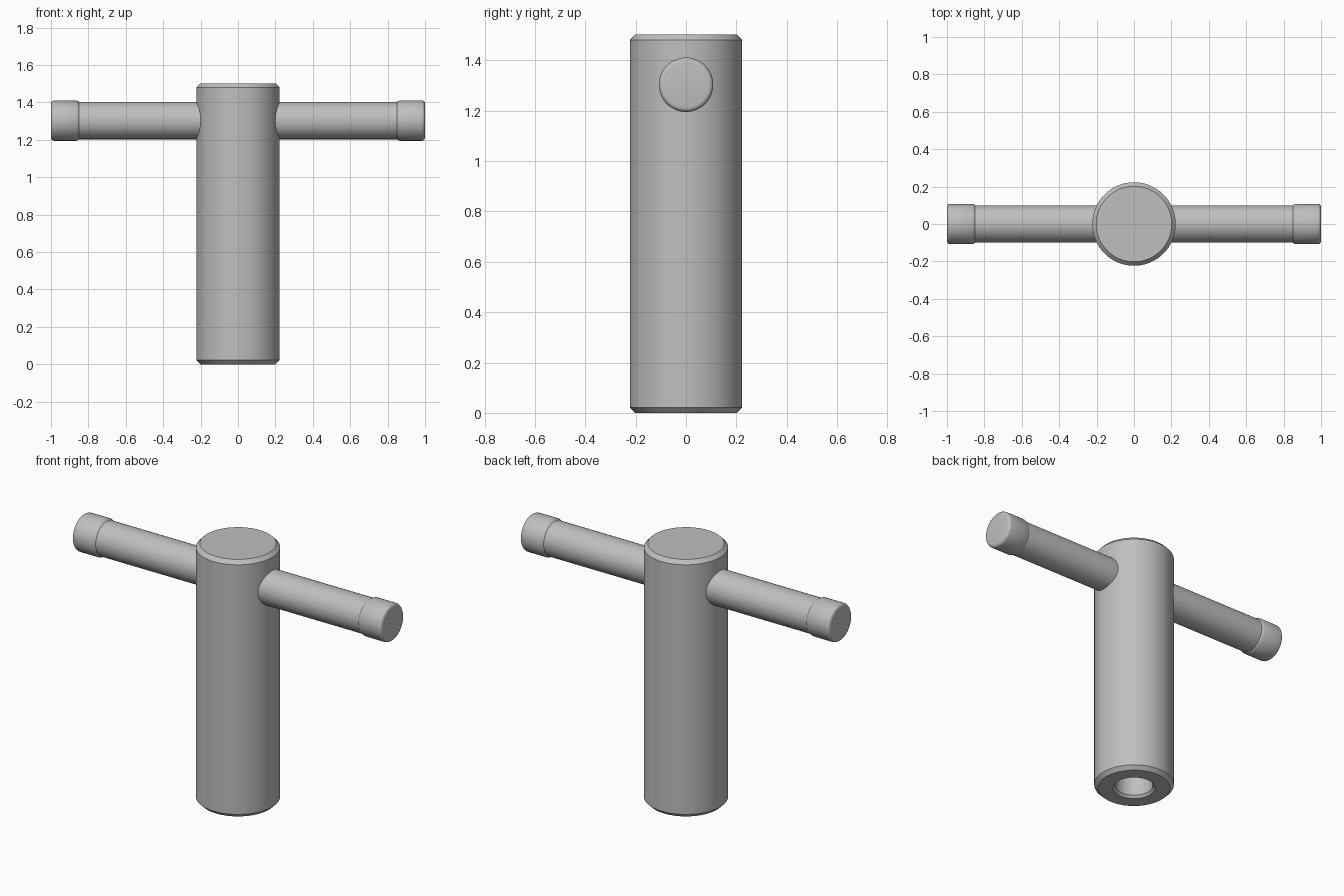
import bpy, math
from mathutils import Matrix

if "Cube" in bpy.data.objects:
    bpy.data.objects.remove(bpy.data.objects["Cube"])

steel = bpy.data.materials.new("steel_grey")
steel.diffuse_color = (0.52, 0.52, 0.52, 1)
steel.use_nodes = True
steel.node_tree.nodes["Principled BSDF"].inputs["Base Color"].default_value = steel.diffuse_color


def lathe(name, profile, sides=64, matrix=Matrix()):
    """Revolve (radius, height) points about z; radius 0 makes a pole."""
    verts, rings, faces = [], [], []
    for r, h in profile:
        count = 1 if r == 0 else sides
        rings.append(range(len(verts), len(verts) + count))
        for i in range(count):
            a = 2 * math.pi * i / sides
            verts.append(matrix @ Matrix.Translation((r * math.cos(a), r * math.sin(a), h)).translation)
    for a, b in zip(rings, rings[1:]):
        for i in range(sides):
            j = (i + 1) % sides
            if len(a) == 1:
                faces.append((a[0], b[j], b[i]))
            elif len(b) == 1:
                faces.append((a[i], a[j], b[0]))
            else:
                faces.append((a[i], a[j], b[j], b[i]))
    mesh = bpy.data.meshes.new(name)
    mesh.from_pydata(verts, [], faces)
    mesh.materials.append(steel)
    obj = bpy.data.objects.new(name, mesh)
    bpy.context.collection.objects.link(obj)
    bpy.ops.object.select_all(action='DESELECT')
    obj.select_set(True)
    bpy.context.view_layer.objects.active = obj
    bpy.ops.object.shade_smooth_by_angle(angle=math.radians(30))
    return obj


# Chamfered body with a blind bore in its underside
lathe("body", [(0, 0.7), (0.105, 0.7), (0.105, 0.015), (0.118, 0), (0.201, 0),
               (0.223, 0.022), (0.223, 1.48), (0.202, 1.502), (0, 1.502)])

# Cross bar with a rounded cap on each end, lying along x
CAP_R, FILLET = 0.108, 0.018
half = [(0.1, 0.85), (CAP_R - 0.005, 0.853), (CAP_R, 0.864)]
for k in range(6):
    a = math.radians(90 * k / 5)
    half.append((CAP_R - FILLET + FILLET * math.cos(a), 1 - FILLET + FILLET * math.sin(a)))
half.append((0, 1))
full = [(r, -h) for r, h in reversed(half)] + half
lathe("cross_bar", full, matrix=Matrix.Translation((0, 0, 1.303)) @ Matrix.Rotation(math.pi / 2, 4, 'Y'))
